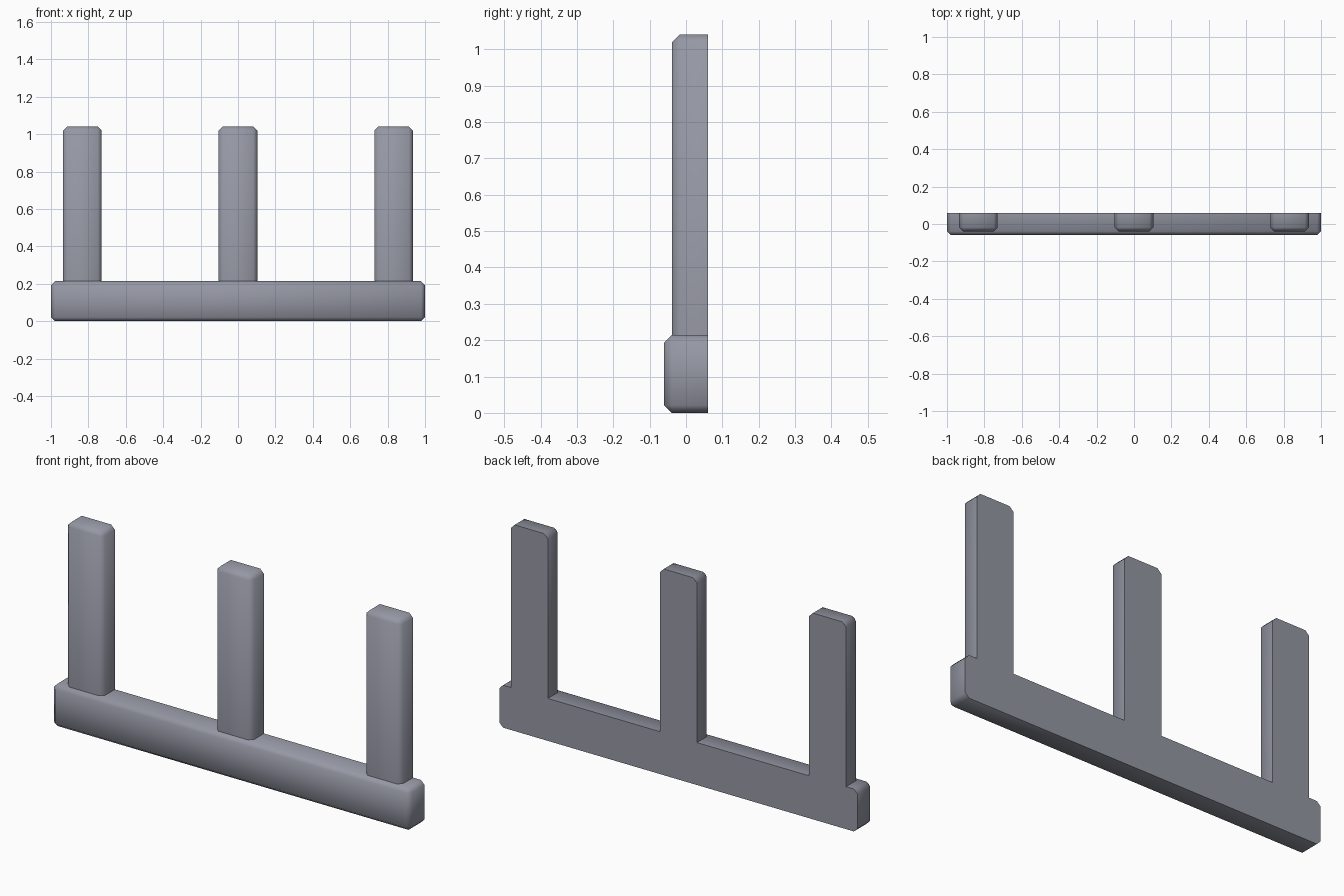
import bpy, bmesh, math

if "Cube" in bpy.data.objects:
    bpy.data.objects.remove(bpy.data.objects["Cube"])

BACK = 0.06
CH = 0.021

mat = bpy.data.materials.new("slate_grey")
mat.diffuse_color = (0.30, 0.31, 0.37, 1)
mat.use_nodes = True
mat.node_tree.nodes["Principled BSDF"].inputs["Base Color"].default_value = mat.diffuse_color


def block(name, x0, x1, y0, z0, z1, open_bottom=False):
    """Box with chamfered edges; the back rim (and an open bottom) stay square."""
    bm = bmesh.new()
    bmesh.ops.create_cube(bm, size=1)
    for v in bm.verts:
        v.co.x = x1 if v.co.x > 0 else x0
        v.co.y = BACK if v.co.y > 0 else y0
        v.co.z = z1 if v.co.z > 0 else z0
    edges = []
    for e in bm.edges:
        on_back = all(abs(v.co.y - BACK) < 1e-5 for v in e.verts)
        on_bottom = open_bottom and all(abs(v.co.z - z0) < 1e-5 for v in e.verts)
        if not on_back and not on_bottom:
            edges.append(e)
    bmesh.ops.bevel(bm, geom=edges, offset=CH, offset_type='OFFSET',
                    segments=1, profile=0.5, affect='EDGES')
    if open_bottom:
        low = [f for f in bm.faces if all(abs(v.co.z - z0) < 1e-5 for v in f.verts)]
        bmesh.ops.delete(bm, geom=low, context='FACES_ONLY')
    bmesh.ops.recalc_face_normals(bm, faces=bm.faces)
    me = bpy.data.meshes.new(name)
    bm.to_mesh(me)
    bm.free()
    me.materials.append(mat)
    ob = bpy.data.objects.new(name, me)
    bpy.context.collection.objects.link(ob)
    bpy.ops.object.select_all(action='DESELECT')
    ob.select_set(True)
    bpy.context.view_layer.objects.active = ob
    bpy.ops.object.shade_smooth_by_angle(angle=math.radians(60))
    return ob


# Horizontal bar
block("base_bar", -1, 1, -BACK, 0, 0.214)

# Three upright prongs standing on the bar
for side, x in (("left", -0.832), ("middle", 0), ("right", 0.832)):
    block(side + "_prong", x - 0.103, x + 0.103, -BACK + CH, 0.214, 1.04, True)
